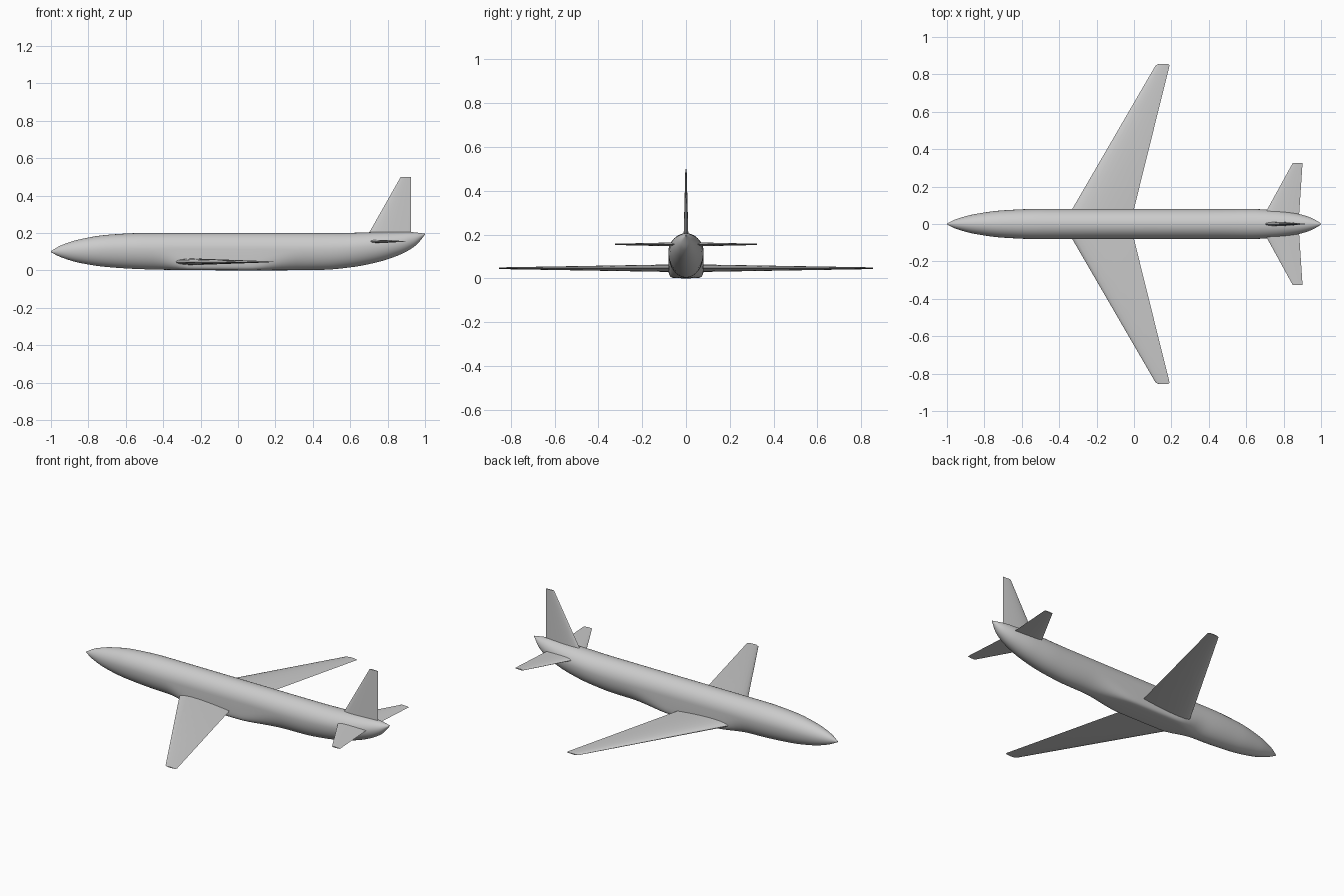
import bpy, bmesh, math
from mathutils import Vector

cube = bpy.data.objects.get("Cube")
if cube:
    bpy.data.objects.remove(cube)

grey = bpy.data.materials.new("light grey paint")
grey.use_nodes = True
grey.diffuse_color = (0.6, 0.6, 0.6, 1)
grey.node_tree.nodes["Principled BSDF"].inputs["Base Color"].default_value = (0.6, 0.6, 0.6, 1)


def loft(name, rings, angle):
    """Skin a list of equal rings, cap both ends and shade smooth."""
    bm = bmesh.new()
    loops = [[bm.verts.new(p) for p in ring] for ring in rings]
    n = len(loops[0])
    for a, b in zip(loops, loops[1:]):
        for i in range(n):
            j = (i + 1) % n
            bm.faces.new((a[i], a[j], b[j], b[i]))
    bm.faces.new(loops[0])
    bm.faces.new(loops[-1])
    bmesh.ops.recalc_face_normals(bm, faces=bm.faces)
    mesh = bpy.data.meshes.new(name)
    bm.to_mesh(mesh)
    bm.free()
    mesh.materials.append(grey)
    obj = bpy.data.objects.new(name, mesh)
    bpy.context.collection.objects.link(obj)
    bpy.ops.object.select_all(action="DESELECT")
    obj.select_set(True)
    bpy.context.view_layer.objects.active = obj
    bpy.ops.object.shade_smooth_by_angle(angle=math.radians(angle))
    return obj


def smooth(a, b, x):
    t = max(0, min(1, (x - a) / (b - a)))
    return t * t * (3 - 2 * t)


def curve(keys, x):
    """Monotone cubic interpolation through (x, value) pairs."""
    d = [(q[1] - p[1]) / (q[0] - p[0]) for p, q in zip(keys, keys[1:])]
    m = [d[0]] + [2 * a * b / (a + b) if a * b > 0 else 0 for a, b in zip(d, d[1:])] + [d[-1]]
    for i in range(len(d)):
        (x0, y0), (x1, y1) = keys[i], keys[i + 1]
        if x <= x1 or i == len(d) - 1:
            h = x1 - x0
            t = (x - x0) / h
            return (y0 + (y1 - y0) * t * t * (3 - 2 * t)
                    + h * t * (1 - t) * ((1 - t) * m[i] - t * m[i + 1]))


# Fuselage outline: crown, keel and half width along the length
crown = [(-1, .103), (-.95, .132), (-.85, .165), (-.7, .19), (-.5, .2), (.55, .2), (.8, .206), (.9, .206), (1, .197)]
keel = [(-1, .097), (-.95, .072), (-.85, .041), (-.7, .018), (-.5, .006), (-.3, .002), (.1, 0),
        (.45, .003), (.6, .016), (.75, .045), (.87, .086), (.95, .133), (1, .191)]
width = [(-1, .003), (-.95, .026), (-.85, .053), (-.7, .073), (-.5, .081), (.6, .081), (.75, .074),
         (.87, .056), (.95, .032), (1, .003)]

rings = []
SIDES, STEPS = 48, 80
for s in range(STEPS + 1):
    x = -math.cos(math.pi * s / STEPS)
    top, low, w = curve(crown, x), curve(keel, x), curve(width, x)
    mid = (top + low) / 2 + .012 * smooth(-1, -.6, x) * (1 - smooth(.6, 1, x))
    # Belly fairing: the lower half turns boxy between the wings
    boxy = smooth(-.45, -.25, x) * (1 - smooth(.05, .35, x))
    power = 1 - .72 * boxy
    ring = []
    for k in range(SIDES):
        a = 2 * math.pi * k / SIDES
        c, sn = math.cos(a), math.sin(a)
        if sn >= 0:
            ring.append((x, w * c, mid + (top - mid) * sn))
        else:
            ring.append((x, w * math.copysign(abs(c) ** power, c), mid - (mid - low) * abs(sn) ** power))
    rings.append(ring)
loft("fuselage", rings, 50)


def aerofoil(origin, chord, thick, across):
    """Closed streamlined section running along x, thick in the 'across' direction."""
    pts, n = [], 12
    for k in range(2 * n):
        a = math.pi * k / n
        t = (1 - math.cos(a)) / 2
        h = 1.485 * math.sqrt(t) - .63 * t - 1.758 * t**2 + 1.4215 * t**3 - .5075 * t**4
        h = max(h, .03 if 0 < t < 1 else 0)
        side = 1 if k <= n else -1
        pts.append(Vector(origin) + Vector((chord * t, 0, 0)) + Vector(across) * side * h * thick)
    return pts


# Wings and tailplanes, mirrored left and right; each root is buried in the body
for label, sign in (("left", 1), ("right", -1)):
    loft(label + "_wing", [
        aerofoil((-.365, sign * .02, .046), .35, .036, (0, 0, 1)),
        aerofoil((.115, sign * .847, .046), .075, .008, (0, 0, 1)),
        aerofoil((.13, sign * .855, .046), .055, .005, (0, 0, 1))], 40)
    loft(label + "_tailplane", [
        aerofoil((.675, sign * .01, .155), .205, .02, (0, 0, 1)),
        aerofoil((.848, sign * .325, .155), .053, .006, (0, 0, 1))], 40)

# Upright tail fin
loft("tail_fin", [
    aerofoil((.672, 0, .15), .253, .024, (0, 1, 0)),
    aerofoil((.87, 0, .5), .055, .006, (0, 1, 0))], 40)
